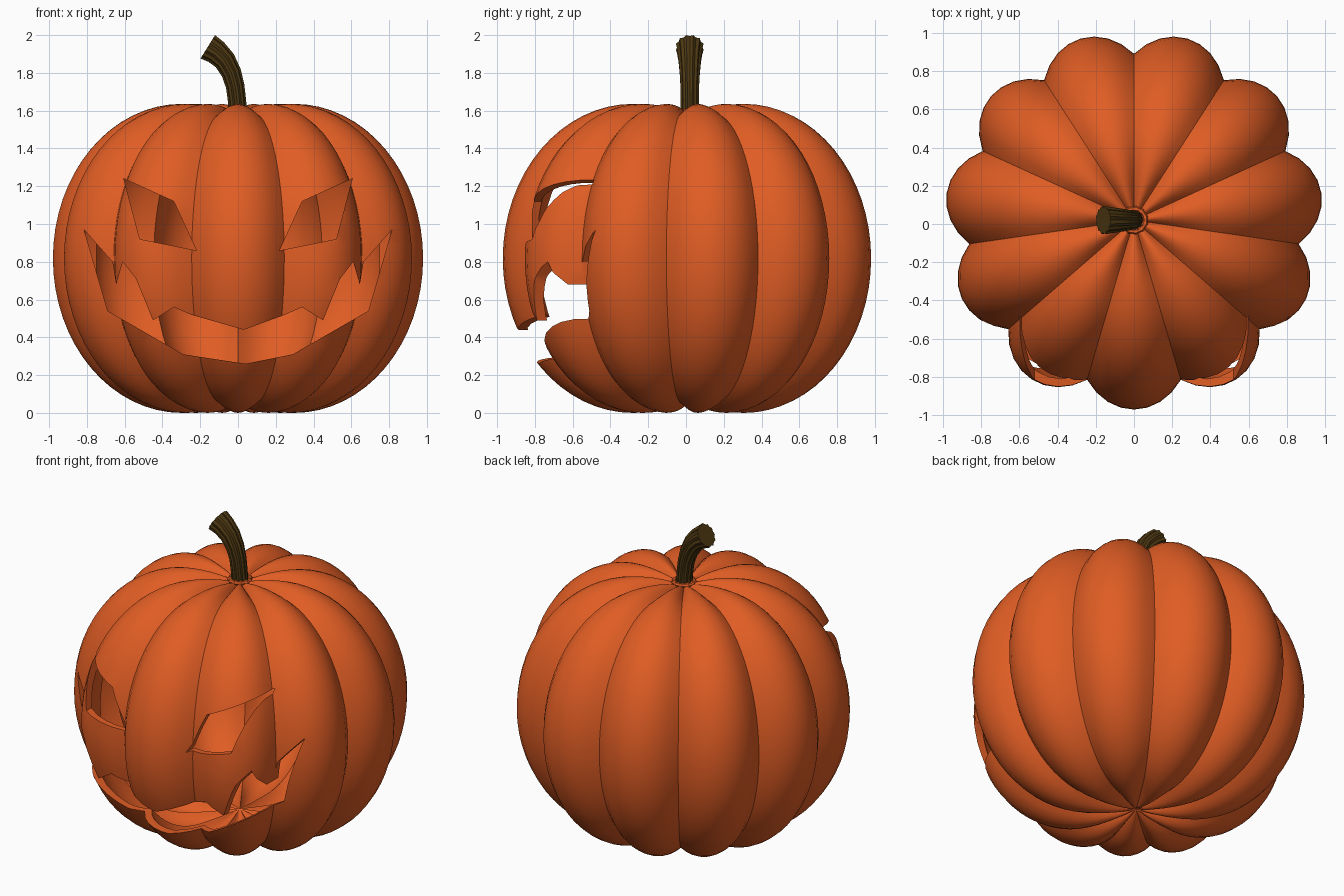
import bpy, bmesh
from math import pi, sin, cos
from mathutils import Vector

if "Cube" in bpy.data.objects:
    bpy.data.objects.remove(bpy.data.objects["Cube"])

LOBES, SEG = 11, 8
N = LOBES * SEG
CENTRE_Y = 0.02
CORE = 0.3          # radius of the crest around the dimples
MID = 0.818         # height of the widest ring


def material(name, rgb):
    m = bpy.data.materials.new(name)
    m.diffuse_color = (*rgb, 1)
    m.use_nodes = True
    bsdf = m.node_tree.nodes["Principled BSDF"]
    bsdf.inputs["Base Color"].default_value = (*rgb, 1)
    bsdf.inputs["Roughness"].default_value = 0.7
    return m


orange = material("pumpkin orange", (0.75, 0.11, 0.018))
brown = material("stem brown", (0.075, 0.04, 0.006))


def make_object(name, bm, mat=None):
    mesh = bpy.data.meshes.new(name)
    bm.to_mesh(mesh)
    bm.free()
    ob = bpy.data.objects.new(name, mesh)
    bpy.context.collection.objects.link(ob)
    if mat:
        mesh.materials.append(mat)
    return ob


def activate(ob):
    bpy.ops.object.select_all(action='DESELECT')
    ob.select_set(True)
    bpy.context.view_layer.objects.active = ob


def smooth(ob, degrees):
    activate(ob)
    bpy.ops.object.shade_smooth_by_angle(angle=degrees * pi / 180)


def bridge(bm, lower, upper, flip=False):
    n = len(lower)
    for j in range(n):
        k = (j + 1) % n
        quad = [lower[j], lower[k], upper[k], upper[j]]
        bm.faces.new(quad[::-1] if flip else quad)


def pole(bm, ring, z, flip):
    tip = bm.verts.new((0, CENTRE_Y, z))
    for j, v in enumerate(ring):
        tri = [tip, v, ring[(j + 1) % len(ring)]]
        bm.faces.new(tri[::-1] if flip else tri)


def lobed_surface(bm, inset, inward):
    """Closed ribbed skin, from the bottom dimple to the top dimple."""
    low, high = 0.06 + inset, 1.57 - inset
    dimple = [0.2, 0.4, 0.6, 0.8]
    steps = [('low', s) for s in reversed(dimple)]
    steps += [('side', -pi / 2 + pi * i / 32) for i in range(33)]
    steps += [('high', s) for s in dimple]
    rings = []
    for kind, t in steps:
        ring = []
        for j in range(N):
            u = ((j + SEG // 2) % SEG) / (SEG / 2) - 1
            a = 0.69 - inset - 0.12 * u * u
            b = MID - inset - 0.05 * u * u
            if kind == 'side':
                r, z = CORE + a * cos(t), MID + b * sin(t)
            else:
                crest, end = (MID - b, low) if kind == 'low' else (MID + b, high)
                r, z = CORE * (1 - t), crest + (end - crest) * t * t
            th = -pi / 2 + 2 * pi * j / N
            ring.append(bm.verts.new((r * cos(th), CENTRE_Y + r * sin(th), z)))
        rings.append(ring)
    for lower, upper in zip(rings, rings[1:]):
        bridge(bm, lower, upper, inward)
    pole(bm, rings[0], low, not inward)
    pole(bm, rings[-1], high, inward)


# Hollow pumpkin shell
bm = bmesh.new()
lobed_surface(bm, 0, False)
lobed_surface(bm, 0.045, True)
shell = make_object("pumpkin_shell", bm, orange)


def carve(name, outline):
    """Cut an outline drawn in x and z through the front wall."""
    bm = bmesh.new()
    face = bm.faces.new([bm.verts.new((x, -1.3, z)) for x, z in outline])
    ext = bmesh.ops.extrude_face_region(bm, geom=[face])
    moved = [v for v in ext["geom"] if isinstance(v, bmesh.types.BMVert)]
    bmesh.ops.translate(bm, verts=moved, vec=(0, 1.05, 0))
    bmesh.ops.recalc_face_normals(bm, faces=bm.faces)
    cutter = make_object(name, bm)
    cutter.hide_render = True
    mod = shell.modifiers.new(name, 'BOOLEAN')
    mod.operation = 'DIFFERENCE'
    mod.solver = 'EXACT'
    mod.object = cutter
    activate(shell)
    bpy.ops.object.modifier_apply(modifier=name)
    bpy.data.objects.remove(cutter)


# Eyes
eye = [(0.22, 0.86), (0.52, 0.92), (0.605, 1.24), (0.34, 1.12)]
carve("left_eye_cutter", eye)
carve("right_eye_cutter", [(-x, z) for x, z in eye])

# Mouth with two fangs on each side
upper = [(0.25, 0.52), (0.34, 0.56), (0.45, 0.49), (0.54, 0.71),
         (0.61, 0.8), (0.645, 0.68), (0.665, 0.8), (0.815, 0.97)]
lower = [(0.69, 0.54), (0.29, 0.31)]
half = upper + lower
mouth = [(0.03, 0.44)] + half + [(0.04, 0.26)] + [(-x, z) for x, z in reversed(half)]
carve("mouth_cutter", mouth)
smooth(shell, 30)

# Scalloped collar around the stem
bm = bmesh.new()
sections = []
for i in range(2 * LOBES):
    th = 2 * pi * i / (2 * LOBES)
    thick = 0.016 if i % 2 else 0.01
    ring = []
    for k in range(6):
        r = 0.06 + thick * cos(pi * k / 3)
        ring.append(bm.verts.new((r * cos(th), CENTRE_Y + r * sin(th),
                                  1.597 + thick * sin(pi * k / 3))))
    sections.append(ring)
for i, ring in enumerate(sections):
    bridge(bm, ring, sections[(i + 1) % len(sections)])
bmesh.ops.recalc_face_normals(bm, faces=bm.faces)
smooth(make_object("stem_collar", bm, orange), 40)

# Bent, fluted stem: x, z and radius along its path
path = [(0.0, 1.55, 0.05), (-0.005, 1.65, 0.049), (-0.015, 1.73, 0.05),
        (-0.035, 1.8, 0.054), (-0.07, 1.865, 0.06), (-0.115, 1.91, 0.067),
        (-0.16, 1.938, 0.074)]
SIDES = 24
bm = bmesh.new()
rings = []
for i, (x, z, radius) in enumerate(path):
    before, after = path[max(i - 1, 0)], path[min(i + 1, len(path) - 1)]
    along = Vector((after[0] - before[0], 0, after[1] - before[1])).normalized()
    side = Vector((along.z, 0, -along.x))
    ring = []
    for j in range(SIDES):
        th = 2 * pi * j / SIDES
        r = radius * (1.02 if j % 2 else 0.9)
        p = Vector((x, CENTRE_Y, z)) + side * r * cos(th) + Vector((0, r * sin(th), 0))
        ring.append(bm.verts.new(p))
    rings.append(ring)
for low_ring, high_ring in zip(rings, rings[1:]):
    bridge(bm, low_ring, high_ring)
bm.faces.new(rings[0])
bm.faces.new(rings[-1])
bmesh.ops.recalc_face_normals(bm, faces=bm.faces)
smooth(make_object("stem", bm, brown), 30)
